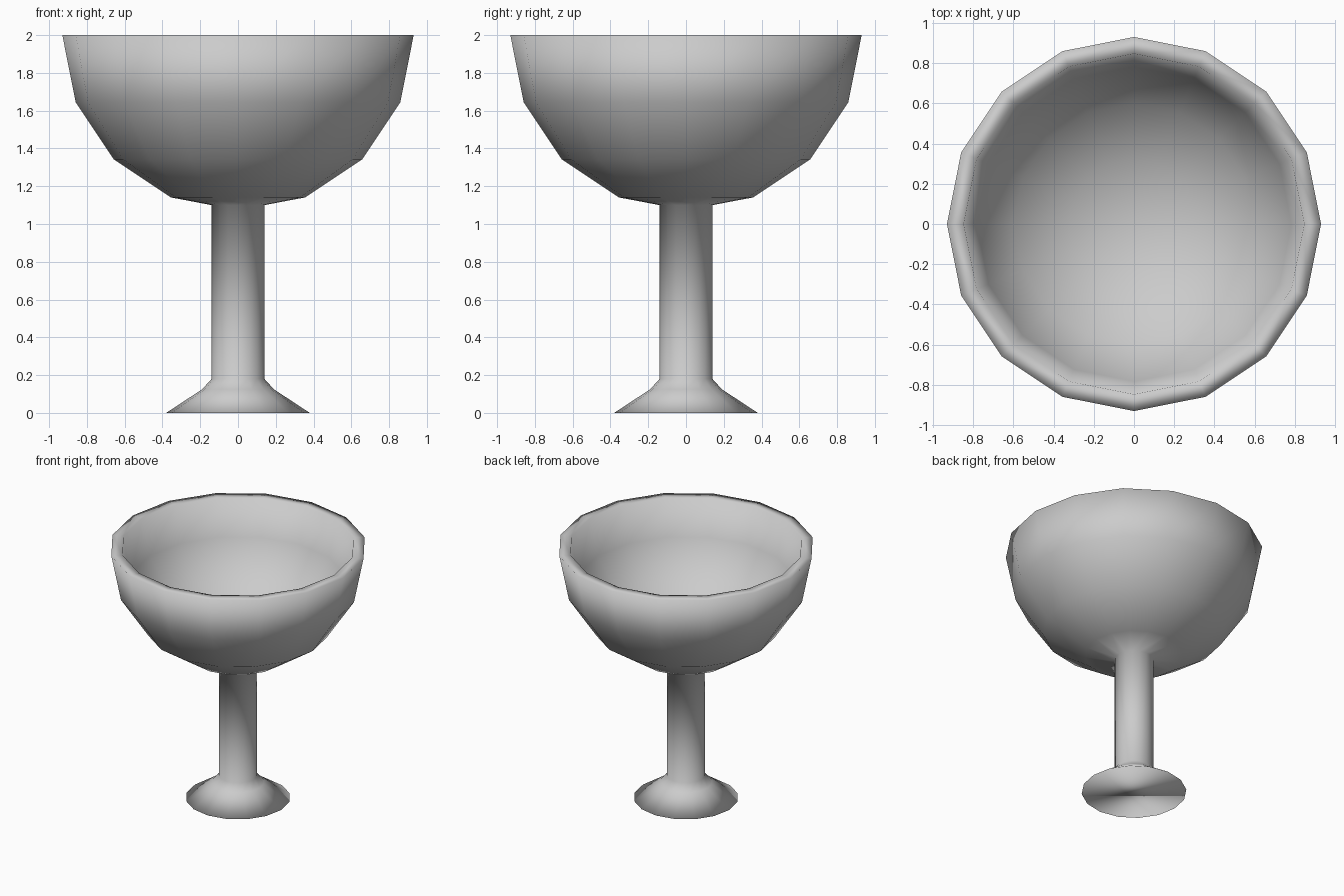
import bpy, bmesh
from math import sin, cos, pi

if "Cube" in bpy.data.objects:
    bpy.data.objects.remove(bpy.data.objects["Cube"])

SIDES = 16
RIM_Z = 2.0


def arc(radius, depth, steps):
    """Points on a quarter ellipse hanging below the rim."""
    return [(radius * cos(i * pi / 8), RIM_Z - depth * sin(i * pi / 8)) for i in steps]


# Profile from the foot, up the stem, round the outer bowl and down inside it
INNER, DEPTH = 0.847, 0.74
profile = [(0.38, 0.0), (0.19, 0.125), (0.14, 0.18), (0.14, 1.10)]
profile += arc(0.93, 0.93, (3, 2, 1, 0))
profile += arc(INNER, DEPTH, (0, 1, 2, 3))

bm = bmesh.new()
rings = [[bm.verts.new((r * cos(2 * pi * k / SIDES), r * sin(2 * pi * k / SIDES), z))
          for k in range(SIDES)] for r, z in profile]
for low, high in zip(rings, rings[1:]):
    for k in range(SIDES):
        n = (k + 1) % SIDES
        bm.faces.new((low[k], low[n], high[n], high[k]))

# Flat underside of the foot
bm.faces.new(rings[0][::-1])

# Bottom of the bowl inside
pole = bm.verts.new((0, 0, RIM_Z - DEPTH))
for k in range(SIDES):
    bm.faces.new((rings[-1][k], rings[-1][(k + 1) % SIDES], pole))

# Smooth shading all over
for face in bm.faces:
    face.smooth = True
bmesh.ops.recalc_face_normals(bm, faces=bm.faces)

mesh = bpy.data.meshes.new("goblet")
bm.to_mesh(mesh)
bm.free()
bpy.context.collection.objects.link(bpy.data.objects.new("goblet", mesh))
